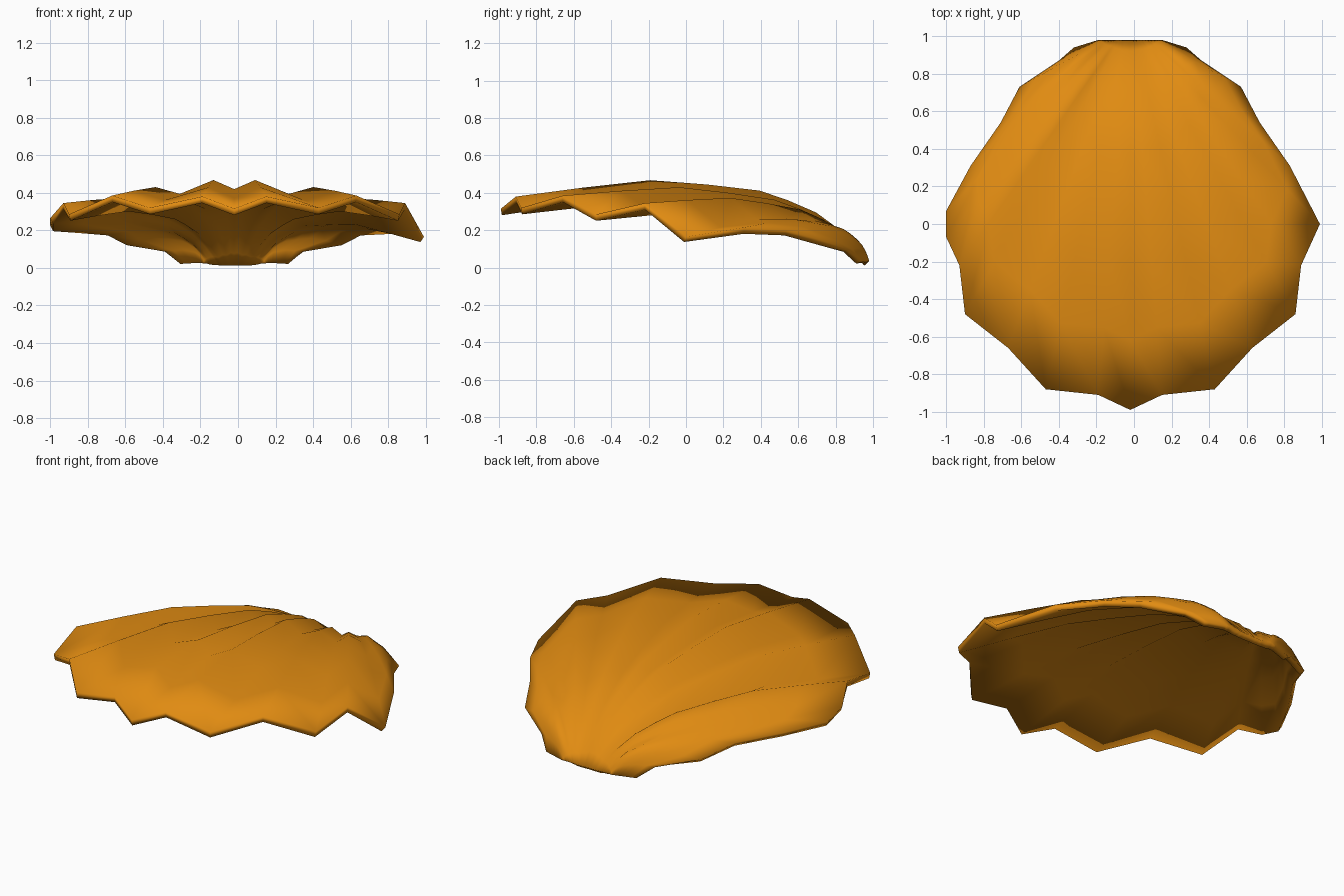
import bpy, bmesh

if "Cube" in bpy.data.objects:
    bpy.data.objects.remove(bpy.data.objects["Cube"])

# Rays of one half: rim offset from the middle, rim y, rim height, bulge
middle = [(0, -.99, .315, .26)]
front = [(.17, -.91, .38, .27), (.45, -.88, .32, .225), (.65, -.66, .385, .22),
         (.88, -.48, .285, .18), (.91, -.22, .345, .18)]
right_tip = [(1.01, 0, .165, .18)]
left_tip = [(.98, -.07, .265, .18), (.98, .07, .225, .17)]
back = [(.85, .31, .215, .14), (.69, .54, .20, .12), (.59, .73, .145, .09),
        (.38, .87, .095, .04), (.30, .94, .035, .0)]
CX = -.02
STEPS = [(0, 0), (.03, .22), (.07, .46), (.15, .77), (.23, .91), (.31, 1),
         (.46, .93), (.62, .81), (.81, .42), (1, 0)]


def ray(side, i, n, r):
    """Points along one rib or groove, hinge to rim."""
    d, y, z, bulge = r
    h = .17 * i / n
    return [(CX + side * (h + (d - h) * t), .98 + (y - .98) * t,
             .035 + (z - .035) * t + bulge * b) for t, b in STEPS]


def half(side, tip):
    rays = front + tip + back
    return [ray(side, i + 1, len(rays), r) for i, r in enumerate(rays)]


rows = half(-1, left_tip)[::-1] + [ray(1, 0, 1, middle[0])] + half(1, right_tip)

# Fluted shell sheet
bm = bmesh.new()
grid = [[bm.verts.new(p) for p in row] for row in rows]
for a, b in zip(grid, grid[1:]):
    for j in range(len(STEPS) - 1):
        bm.faces.new((a[j], a[j + 1], b[j + 1], b[j]))
bm.normal_update()
if sum(f.normal.z for f in bm.faces) < 0:
    bmesh.ops.reverse_faces(bm, faces=bm.faces[:])
for f in bm.faces:
    f.smooth = True
mesh = bpy.data.meshes.new("scallop_shell")
bm.to_mesh(mesh)
bm.free()
shell = bpy.data.objects.new("scallop_shell", mesh)
bpy.context.collection.objects.link(shell)

# Shell thickness, inwards
solid = shell.modifiers.new("thickness", 'SOLIDIFY')
solid.thickness = .035
solid.offset = -1

mat = bpy.data.materials.new("orange_shell")
mat.diffuse_color = (.75, .26, .006, 1)
mat.use_nodes = True
mat.node_tree.nodes["Principled BSDF"].inputs["Base Color"].default_value = mat.diffuse_color
mesh.materials.append(mat)
